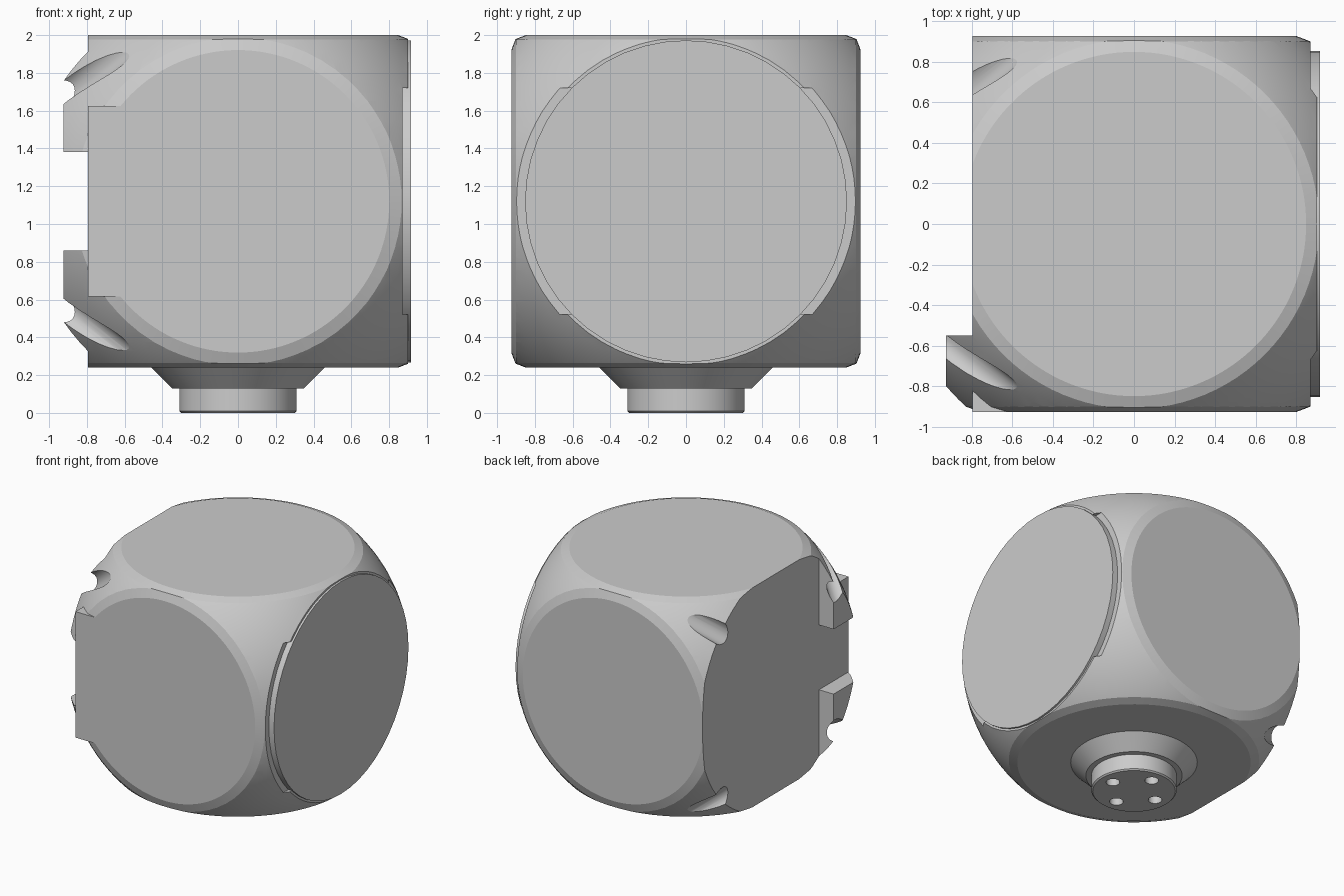
import bpy, bmesh, math
from mathutils import Vector, Matrix

if "Cube" in bpy.data.objects:
    bpy.data.objects.remove(bpy.data.objects["Cube"])

R, CZ = 1.25, 1.12          # sphere radius and centre height
HALF_Y, HALF_Z = 0.925, 0.88

grey = bpy.data.materials.new("plain_grey")
grey.use_nodes = True
grey.diffuse_color = (0.6, 0.6, 0.6, 1)
grey.node_tree.nodes["Principled BSDF"].inputs["Base Color"].default_value = (0.6, 0.6, 0.6, 1)


def finish(name, bm):
    bmesh.ops.recalc_face_normals(bm, faces=bm.faces)
    me = bpy.data.meshes.new(name)
    bm.to_mesh(me)
    bm.free()
    me.materials.append(grey)
    ob = bpy.data.objects.new(name, me)
    bpy.context.collection.objects.link(ob)
    return ob


def box(name, x, y, z):
    bm = bmesh.new()
    bmesh.ops.create_cube(bm, size=1)
    for v in bm.verts:
        v.co = [(a + b) / 2 + c * (b - a) for (a, b), c in zip((x, y, z), v.co)]
    return finish(name, bm)


def lathe(name, profile, matrix=Matrix(), steps=96):
    """Closed solid turned around z from (radius, height) points."""
    bm = bmesh.new()
    rings = [[bm.verts.new((r * math.cos(math.tau * i / steps),
                            r * math.sin(math.tau * i / steps), h))
              for i in range(steps)] for r, h in profile]
    for a, b in zip(rings, rings[1:]):
        for i in range(steps):
            j = (i + 1) % steps
            bm.faces.new((a[i], a[j], b[j], b[i]))
    bm.faces.new(rings[0])
    bm.faces.new(rings[-1])
    bm.transform(matrix)
    return finish(name, bm)


def rod(name, centre, direction, radius, length, steps=32):
    turn = Vector(direction).to_track_quat("Z", "Y").to_matrix().to_4x4()
    return lathe(name, [(radius, -length / 2), (radius, length / 2)],
                 Matrix.Translation(centre) @ turn, steps)


def combine(target, tool, operation):
    mod = target.modifiers.new(operation.lower(), "BOOLEAN")
    mod.operation, mod.object, mod.solver = operation, tool, "EXACT"
    bpy.context.view_layer.objects.active = target
    bpy.ops.object.modifier_apply(modifier=mod.name)
    bpy.data.objects.remove(tool)


def smooth(ob, angle):
    bpy.ops.object.select_all(action="DESELECT")
    ob.select_set(True)
    bpy.context.view_layer.objects.active = ob
    bpy.ops.object.shade_smooth_by_angle(angle=math.radians(angle))


def flat_limits(half):
    """Two flat faces with a shallow chamfer around each round rim."""
    rim = math.sqrt(R * R - half * half) - 0.04
    wide = 1.5
    low = half - (wide - rim) * 0.38
    return [(rim, -half), (wide, -low), (wide, low), (rim, half)]


# Main body: ball trimmed to rounded-cube form
bm = bmesh.new()
bmesh.ops.create_uvsphere(bm, u_segments=96, v_segments=64, radius=R)
bm.transform(Matrix.Translation((0, 0, CZ)))
body = finish("body", bm)
up = Matrix.Translation((0, 0, CZ))
combine(body, lathe("limit_z", flat_limits(HALF_Z), up, 128), "INTERSECT")
combine(body, lathe("limit_y", flat_limits(HALF_Y),
                    up @ Matrix.Rotation(math.pi / 2, 4, "X"), 128), "INTERSECT")
combine(body, box("limit_x", (-0.925, 0.9), (-2, 2), (-1, 3)), "INTERSECT")

# Recessed mounting side, leaving two lugs at the front corners
combine(body, box("side_cut", (-2, -0.795), (-0.55, 2), (-1, 3)), "DIFFERENCE")
combine(body, box("lug_gap", (-2, -0.795), (-2, -0.5), (CZ - 0.26, CZ + 0.26)), "DIFFERENCE")

# Square block filling out the front edge of the mounting side
combine(body, box("edge_block", (-0.795, -0.5), (-HALF_Y, -0.4),
                  (CZ - 0.505, CZ + 0.505)), "UNION")

# Shallow gap behind the round cover
combine(body, box("cover_gap", (0.87, 2), (-2, 2), (CZ - 0.6, CZ + 0.6)), "DIFFERENCE")

# Slanted screw holes through the four mounting corners
for sy in (-1, 1):
    for sz in (-1, 1):
        combine(body, rod("screw_hole", (-0.8, sy * 0.71, CZ + sz * 0.68),
                          (1, sy * 0.8, sz * 0.8), 0.085, 0.9), "DIFFERENCE")
smooth(body, 15)

# Round cover plate
cover = rod("round_cover", (0.888, 0, CZ), (1, 0, 0), 0.852, 0.056, 48)
smooth(cover, 30)

# Connector flange and plug below
bottom = CZ - HALF_Z
flange = lathe("connector_flange", [(0.35, 0.13), (0.46, bottom), (0.46, bottom + 0.02)])
smooth(flange, 30)
plug = lathe("connector_plug", [(0.3, 0), (0.31, 0.01), (0.31, 0.2)])
for i in range(4):
    a = i * math.pi / 2
    combine(plug, rod("pin_hole", (0.2 * math.cos(a), 0.2 * math.sin(a), 0),
                      (0, 0, 1), 0.05, 0.14, 24), "DIFFERENCE")
smooth(plug, 30)
